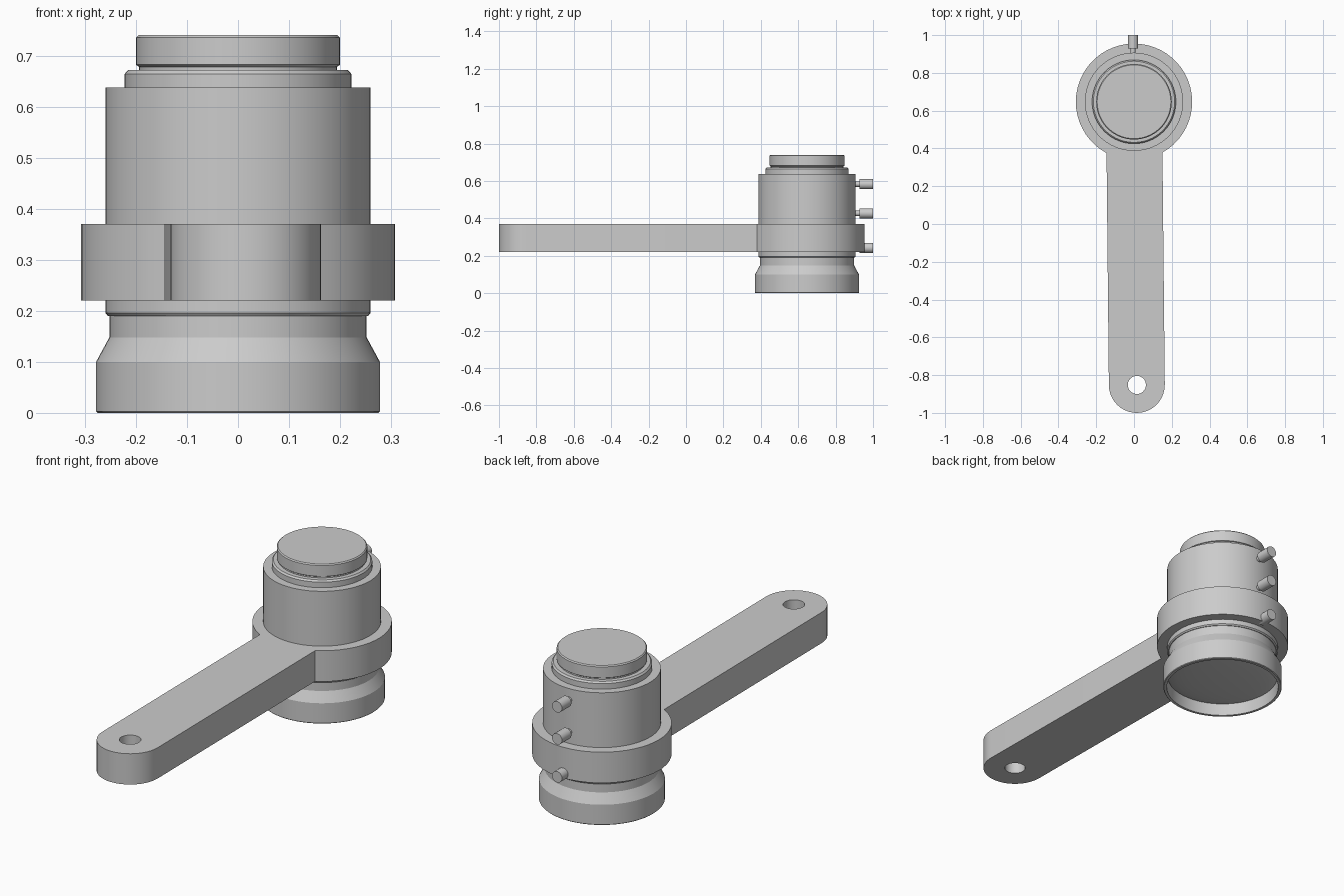
import bpy, bmesh, math
from mathutils import Matrix, Vector

if "Cube" in bpy.data.objects:
    bpy.data.objects.remove(bpy.data.objects["Cube"])

CX, CY = 0.0, 0.647          # barrel axis
TIP = Vector((0.015, -0.852))  # centre of the handle's rounded end

grey = bpy.data.materials.new("plain grey")
grey.diffuse_color = (0.6, 0.6, 0.6, 1)
grey.use_nodes = True
grey.node_tree.nodes["Principled BSDF"].inputs["Base Color"].default_value = grey.diffuse_color


def finish(obj):
    obj.data.materials.clear()
    obj.data.materials.append(grey)
    bpy.ops.object.select_all(action='DESELECT')
    obj.select_set(True)
    bpy.context.view_layer.objects.active = obj
    bpy.ops.object.shade_smooth_by_angle(angle=math.radians(25))


def lathe(name, profile, seg=64, matrix=None):
    """Spin an (r, z) profile round the local z axis."""
    bm = bmesh.new()
    verts = [bm.verts.new((r, 0, z)) for r, z in profile]
    edges = [bm.edges.new(p) for p in zip(verts, verts[1:])]
    bmesh.ops.spin(bm, geom=verts + edges, axis=(0, 0, 1), cent=(0, 0, 0),
                   steps=seg, angle=2 * math.pi)
    bmesh.ops.remove_doubles(bm, verts=bm.verts, dist=1e-5)
    bmesh.ops.recalc_face_normals(bm, faces=bm.faces)
    bm.transform(matrix or Matrix.Translation((CX, CY, 0)))
    mesh = bpy.data.meshes.new(name)
    bm.to_mesh(mesh)
    bm.free()
    obj = bpy.data.objects.new(name, mesh)
    bpy.context.collection.objects.link(obj)
    finish(obj)
    return obj


def arc(cx, cy, r, a0, a1, n):
    return [(cx + r * math.cos(a0 + (a1 - a0) * i / n),
             cy + r * math.sin(a0 + (a1 - a0) * i / n)) for i in range(n + 1)]


# Flared lower housing with a hollow mouth
lathe("lower_housing", [
    (0, 0.215), (0.252, 0.215), (0.252, 0.148), (0.278, 0.10), (0.278, 0.003),
    (0.275, 0), (0.262, 0), (0.258, 0.06), (0, 0.06)])

# Slightly domed front lens inside the mouth
lathe("front_lens", [(0.259 * math.sin(t * math.pi / 16),
                      0.062 - 0.025 * math.cos(t * math.pi / 16)) for t in range(9)])

# Main barrel, shoulder and top cap
lathe("barrel", [
    (0, 0.19), (0.255, 0.19), (0.26, 0.196), (0.26, 0.637), (0, 0.637)])
lathe("shoulder", [
    (0, 0.63), (0.222, 0.63), (0.222, 0.664), (0.215, 0.672), (0, 0.672)])
lathe("top_cap", [
    (0, 0.665), (0.194, 0.665), (0.194, 0.678), (0.2, 0.682), (0.2, 0.735),
    (0.195, 0.74), (0, 0.74)])

# Lever: clamp ring plus rounded handle, with barrel hole and pivot hole
R, W = 0.308, 0.148
tilt = math.atan2(TIP.y - CY, TIP.x - CX)
half = math.asin(W / R)
outline = (arc(CX, CY, R, tilt + half, tilt + 2 * math.pi - half, 44)
           + arc(TIP.x, TIP.y, W, tilt - math.pi / 2, tilt + math.pi / 2, 20))
holes = [arc(CX, CY, 0.258, 0, 2 * math.pi, 64)[:-1],
         arc(TIP.x, TIP.y, 0.048, 0, 2 * math.pi, 32)[:-1]]
curve = bpy.data.curves.new("clamp_lever", 'CURVE')
curve.dimensions = '2D'
curve.fill_mode = 'BOTH'
curve.extrude = 0.075
for loop in [outline] + holes:
    s = curve.splines.new('POLY')
    s.points.add(len(loop) - 1)
    for p, (x, y) in zip(s.points, loop):
        p.co = (x, y, 0, 1)
    s.use_cyclic_u = True
lever = bpy.data.objects.new("clamp_lever", curve)
lever.location.z = 0.295
bpy.context.collection.objects.link(lever)
bpy.ops.object.select_all(action='DESELECT')
lever.select_set(True)
bpy.context.view_layer.objects.active = lever
bpy.ops.object.convert(target='MESH')
lever = bpy.context.view_layer.objects.active
bm = bmesh.new()
bm.from_mesh(lever.data)
bmesh.ops.remove_doubles(bm, verts=bm.verts, dist=1e-5)
bmesh.ops.recalc_face_normals(bm, faces=bm.faces)
bm.to_mesh(lever.data)
bm.free()
finish(lever)

# Three locking screws on the back, pointing along +y
for name, z in (("lower", 0.242), ("middle", 0.427), ("upper", 0.583)):
    m = Matrix.Translation((-0.005, 0, z)) @ Matrix.Rotation(-math.pi / 2, 4, 'X')
    lathe(name + "_locking_screw", [
        (0, 0.88), (0.014, 0.88), (0.014, 0.928), (0.027, 0.928),
        (0.027, 1.0), (0, 1.0)], 24, m)
